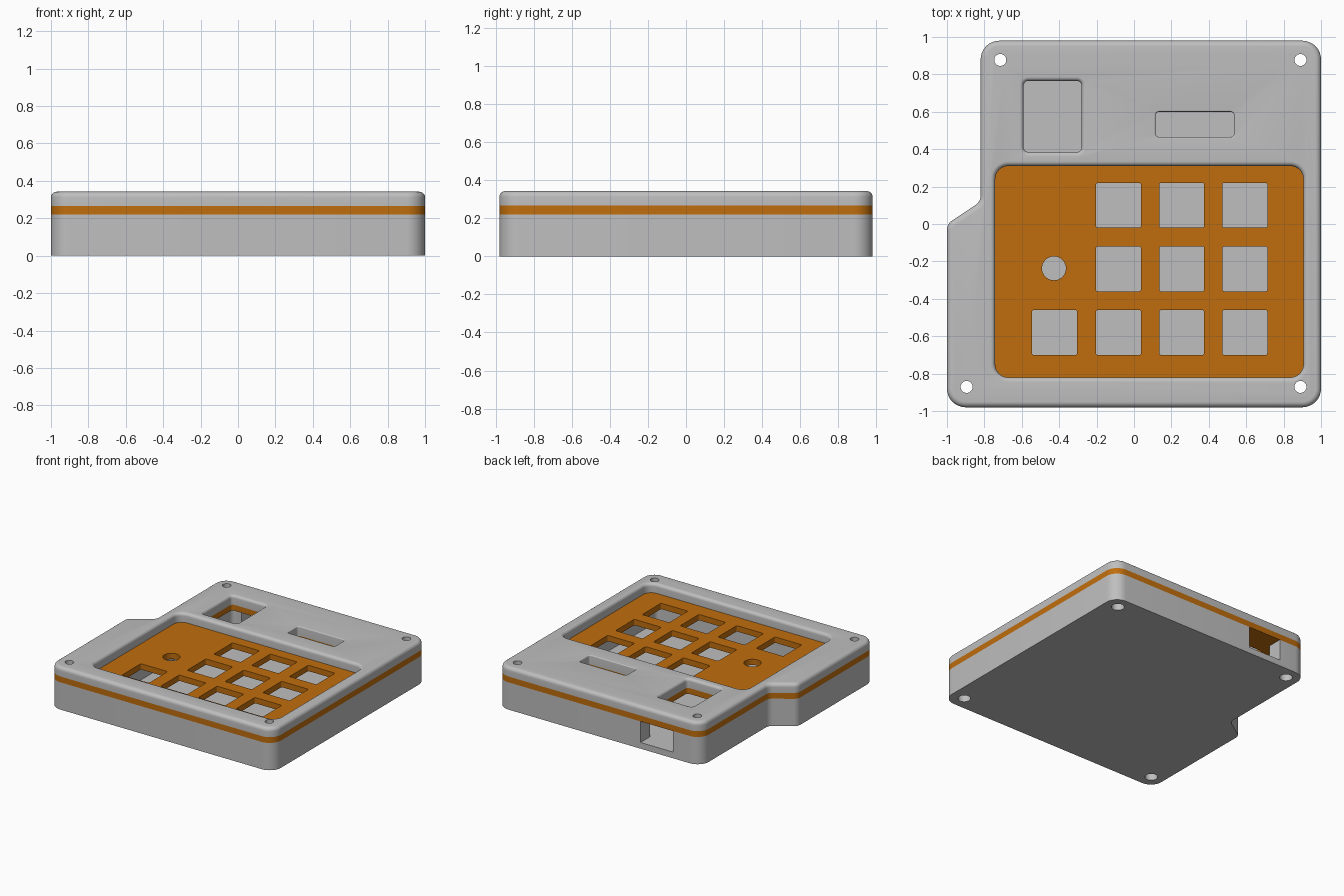
import bpy
import bmesh
import math
from mathutils import Vector, Matrix

if "Cube" in bpy.data.objects:
    bpy.data.objects.remove(bpy.data.objects["Cube"], do_unlink=True)

PLATE_Z, BEZEL_Z, TOP = 0.22, 0.267, 0.342
FLOOR = 0.05


def material(name, colour):
    mat = bpy.data.materials.new(name)
    mat.use_nodes = True
    mat.diffuse_color = (*colour, 1)
    mat.node_tree.nodes["Principled BSDF"].inputs["Base Color"].default_value = (*colour, 1)
    return mat


GREY = material("light grey", (0.52, 0.52, 0.52))
ORANGE = material("orange", (0.53, 0.155, 0.004))


def outline(corners, grow=0.0, steps=8):
    """Rounded counter-clockwise polygon from (x, y, radius) corners, offset outward by grow."""
    pts, n = [], len(corners)
    pos = [Vector(c[:2]) for c in corners]
    for i, p in enumerate(pos):
        da = (p - pos[i - 1]).normalized()
        db = (pos[(i + 1) % n] - p).normalized()
        na, nb = Vector((da.y, -da.x)), Vector((db.y, -db.x))
        turn = math.atan2(da.x * db.y - da.y * db.x, da.dot(db))
        r = corners[i][2] + math.copysign(grow, turn) * (1 if grow >= 0 else -1)
        q = p + (na + nb) * grow / (1 + na.dot(nb))
        centre = q + (db - da).normalized() * r / math.cos(turn / 2)
        start = q - da * r * math.tan(abs(turn) / 2) - centre
        for k in range(steps + 1):
            pts.append(centre + Matrix.Rotation(turn * k / steps, 2) @ start)
    return pts


def rect(x0, x1, y0, y1, r):
    return [(x0, y0, r), (x1, y0, r), (x1, y1, r), (x0, y1, r)]


def square(x, y, half, r):
    return rect(x - half, x + half, y - half, y + half, r)


def disc(x, y, radius):
    return square(x, y, radius, radius * 0.999)


def loft(bm, corners, levels):
    """Closed solid through stacked (z, grow) copies of one outline."""
    rings = [[bm.verts.new((p.x, p.y, z)) for p in outline(corners, g)] for z, g in levels]
    for low, high in zip(rings, rings[1:]):
        for i in range(len(low)):
            j = (i + 1) % len(low)
            bm.faces.new((low[i], low[j], high[j], high[i]))
    bm.faces.new(rings[0][::-1])
    bm.faces.new(rings[-1])


def fillet(size, side):
    """Quarter-round levels ending at the top; side -1 shrinks, +1 flares."""
    angles = [math.pi / 2 * k / 6 for k in range(7)]
    return [(TOP - size + size * math.sin(a), side * size * (1 - math.cos(a))) for a in angles]


def solid(name, shapes, mat):
    bm = bmesh.new()
    for corners, levels in shapes:
        loft(bm, corners, levels)
    mesh = bpy.data.meshes.new(name)
    bm.to_mesh(mesh)
    bm.free()
    mesh.materials.append(mat)
    obj = bpy.data.objects.new(name, mesh)
    bpy.context.collection.objects.link(obj)
    return obj


def carve(obj, *cutter_shapes):
    """Cut each group of shapes away, bake the result and smooth the rounds."""
    cutters = []
    for shapes in cutter_shapes:
        cutter = solid("cutter", shapes, obj.data.materials[0])
        cutter.hide_render = True
        mod = obj.modifiers.new("cut", 'BOOLEAN')
        mod.operation, mod.solver, mod.object = 'DIFFERENCE', 'EXACT', cutter
        cutters.append(cutter)
    deps = bpy.context.evaluated_depsgraph_get()
    mesh = bpy.data.meshes.new_from_object(obj.evaluated_get(deps))
    obj.modifiers.clear()
    obj.data = mesh
    for cutter in cutters:
        bpy.data.objects.remove(cutter, do_unlink=True)
    bpy.ops.object.select_all(action='DESELECT')
    obj.select_set(True)
    bpy.context.view_layer.objects.active = obj
    bpy.ops.object.shade_smooth_by_angle(angle=math.radians(30))


# Shared outlines
body = [(-1, -0.98, 0.1), (1, -0.98, 0.1), (1, 0.98, 0.1),
        (-0.82, 0.98, 0.1), (-0.82, 0.12, 0.06), (-1, 0, 0.06)]
screws = [(-0.715, 0.877), (0.89, 0.877), (-0.895, -0.871), (0.89, -0.871)]
window = rect(-0.59, -0.28, 0.385, 0.765, 0.025)
slot = rect(0.115, 0.535, 0.465, 0.6, 0.02)
panel = rect(-0.742, 0.906, -0.82, 0.31, 0.07)

# Key grid: three full columns, plus one key under the knob hole
columns = [-0.083, 0.255, 0.593]
rows = [0.1, -0.24, -0.58]
keys = [(x, y) for x in columns for y in rows] + [(-0.425, rows[-1])]

through = [(-0.1, 0), (0.5, 0)]
screw_holes = [(disc(x, y, 0.032), through) for x, y in screws]

# Bottom shell: cavity, connector opening and counterbored screw holes
shell = solid("bottom_shell", [(body, [(0, 0), (PLATE_Z, 0)])], GREY)
counterbore = [(-0.1, 0.015), (0.08, 0.015), (0.08, 0), (0.5, 0)]
carve(shell,
      [(disc(x, y, 0.032), counterbore) for x, y in screws],
      [(rect(-0.65, 0.82, -0.8, 0.86, 0.04), [(FLOOR, 0), (0.5, 0)])],
      [(rect(-0.57, -0.28, 0.7, 1.1, 0.005), [(FLOOR, 0), (0.5, 0)])])

# Switch plate: key cutouts, knob hole, window and display slot
plate = solid("switch_plate", [(body, [(PLATE_Z, 0), (BEZEL_Z, 0)])], ORANGE)
carve(plate, screw_holes + [(square(x, y, 0.12, 0.01), through) for x, y in keys]
      + [(disc(-0.428, -0.237, 0.064), through), (window, through), (slot, through)])

# Top bezel: rounded rim with flared openings
bezel = solid("top_bezel", [(body, [(BEZEL_Z, 0)] + fillet(0.03, -1))], GREY)


def opening(corners, size):
    return corners, [(0.1, 0)] + fillet(size, 1) + [(0.5, size)]


carve(bezel, screw_holes + [opening(panel, 0.025), opening(window, 0.022), opening(slot, 0.008)])
